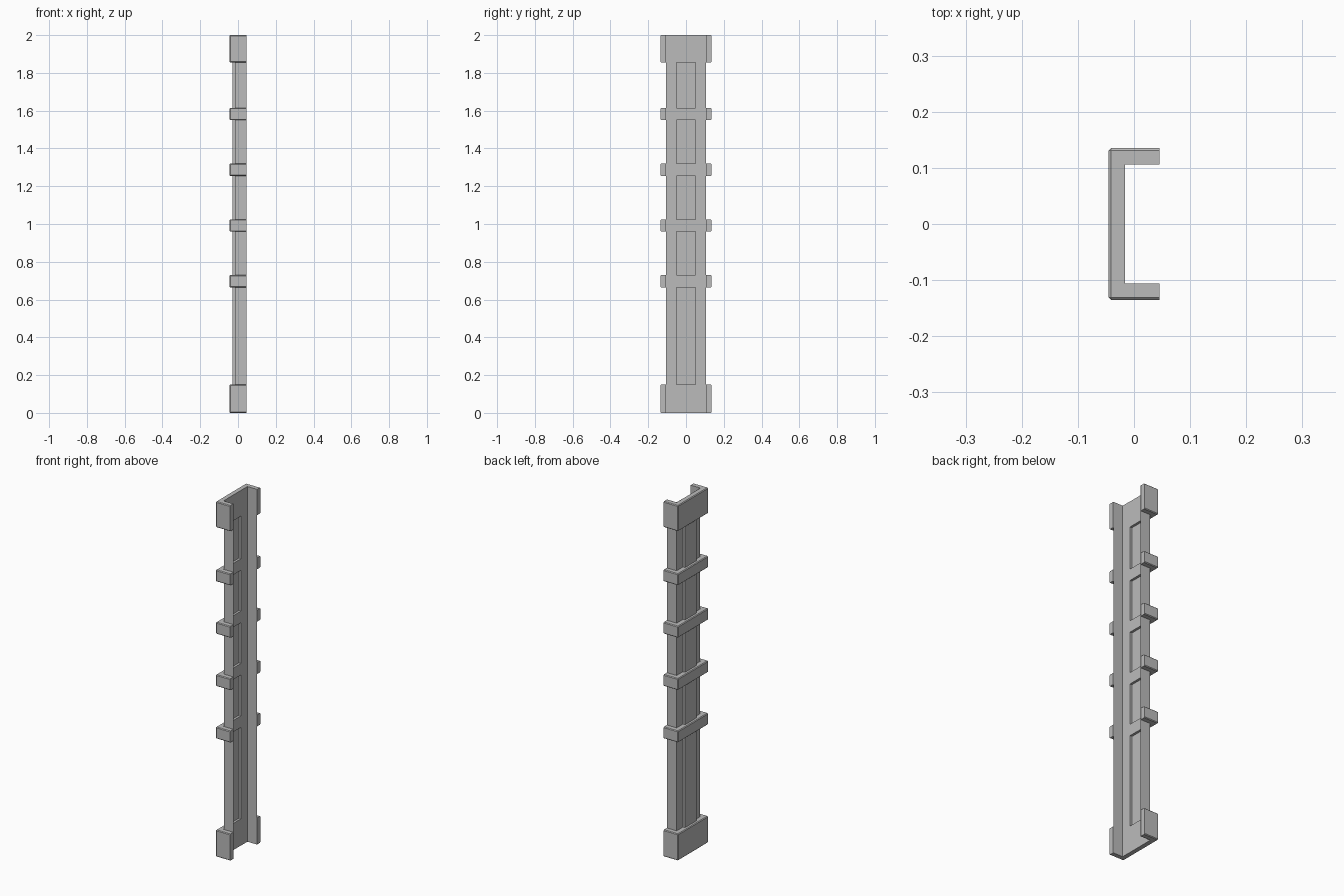
import bpy
import bmesh

cube = bpy.data.objects.get("Cube")
if cube:
    bpy.data.objects.remove(cube, do_unlink=True)

# Single painted metal colour
grey = bpy.data.materials.new("plain grey")
grey.use_nodes = True
colour = (0.5, 0.5, 0.5, 1)
grey.diffuse_color = colour
grey.node_tree.nodes["Principled BSDF"].inputs["Base Color"].default_value = colour

HEIGHT = 2.0
OPEN_X = 0.045      # open side of the channel
BACK_X = -0.045     # back of the clamps
HALF_Y = 0.135      # outer half width of the clamps


def add_object(name, bm):
    mesh = bpy.data.meshes.new(name)
    bm.to_mesh(mesh)
    bm.free()
    mesh.materials.append(grey)
    obj = bpy.data.objects.new(name, mesh)
    bpy.context.collection.objects.link(obj)
    return obj


def mirrored(half):
    """Complete a profile that is symmetric across y = 0."""
    return half + [(x, -y) for x, y in reversed(half)]


# Sheet rail: two flanges joined by a web with a raised central ridge
def make_rail():
    profile = mirrored([(OPEN_X, 0.105), (-0.015, 0.105),
                        (-0.015, 0.05), (-0.029, 0.05)])
    bm = bmesh.new()
    low = [bm.verts.new((x, y, 0)) for x, y in profile]
    high = [bm.verts.new((x, y, HEIGHT)) for x, y in profile]
    for i in range(len(profile) - 1):
        bm.faces.new((low[i], low[i + 1], high[i + 1], high[i]))
    add_object("channel_rail", bm)


# Solid C-shaped clamp with softly chamfered outer edges
def make_clamp(name, bottom, top):
    profile = mirrored([(OPEN_X, 0.106), (OPEN_X, HALF_Y), (BACK_X, HALF_Y)])
    inner = [(-0.016, -0.106), (-0.016, 0.106)]
    bm = bmesh.new()
    base = bm.faces.new([bm.verts.new((x, y, bottom)) for x, y in profile + inner])
    extruded = bmesh.ops.extrude_face_region(bm, geom=[base])["geom"]
    verts = [g for g in extruded if isinstance(g, bmesh.types.BMVert)]
    bmesh.ops.translate(bm, verts=verts, vec=(0, 0, top - bottom))
    bmesh.ops.recalc_face_normals(bm, faces=bm.faces)

    def is_outer(v):
        return abs(v.co.y) > HALF_Y - 0.001

    def at_opening(e):
        return all(v.co.x > OPEN_X - 0.001 for v in e.verts)

    edges = [e for e in bm.edges
             if all(is_outer(v) for v in e.verts) and not at_opening(e)]
    bmesh.ops.bevel(bm, geom=edges, offset=0.004, segments=1,
                    affect='EDGES', profile=0.5)
    add_object(name, bm)


make_rail()
make_clamp("bottom_end_clamp", 0, 0.15)
make_clamp("top_end_clamp", 1.855, HEIGHT)
for i in range(4):
    z = 0.665 + i * 0.295
    make_clamp(f"middle_clamp_{i + 1}", z, z + 0.065)
